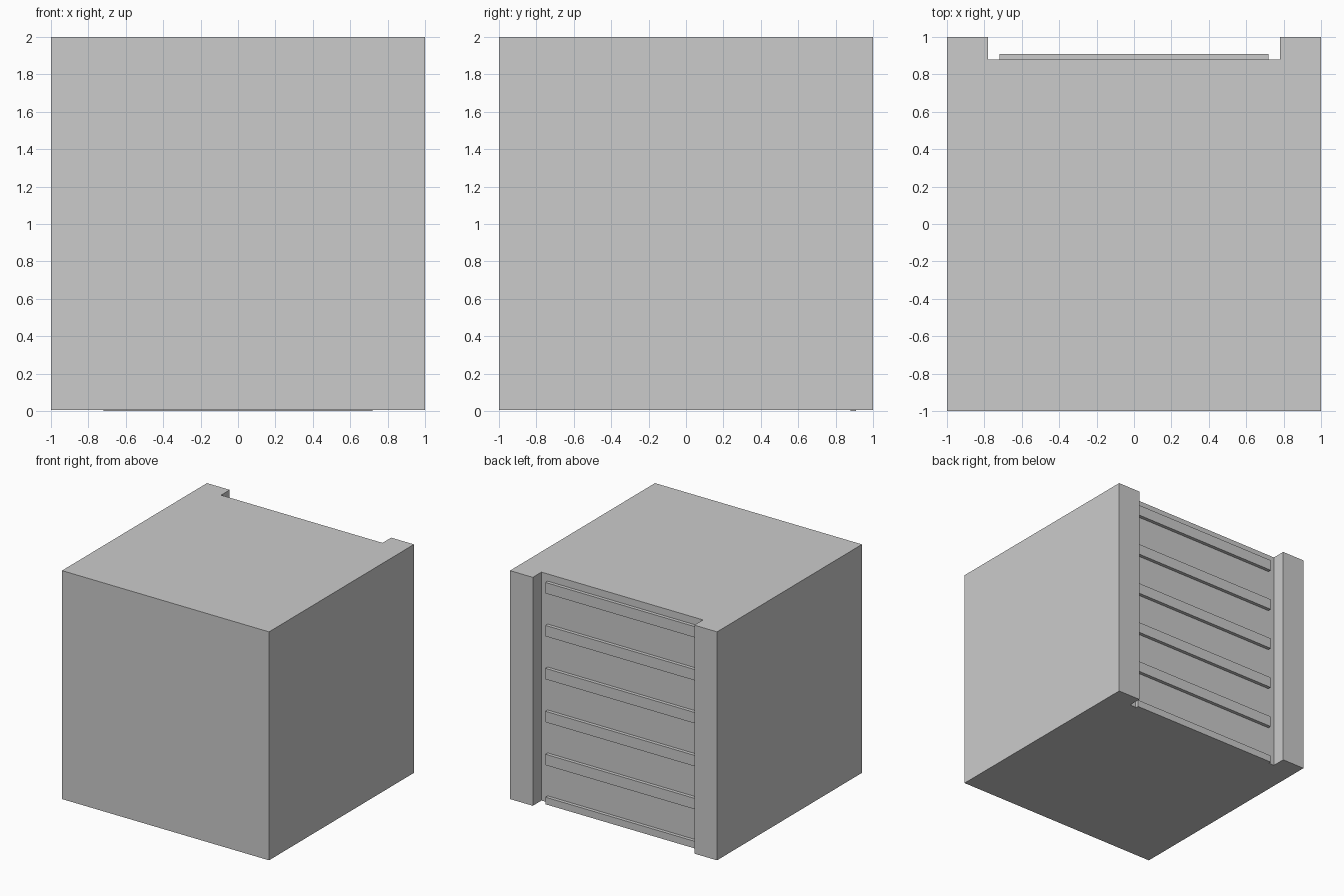
import bpy, bmesh

if "Cube" in bpy.data.objects:
    bpy.data.objects.remove(bpy.data.objects["Cube"])

BASE_Z, TOP_Z = 0.005, 2.0


def make_object(name, bm):
    bmesh.ops.recalc_face_normals(bm, faces=bm.faces[:])
    mesh = bpy.data.meshes.new(name)
    bm.to_mesh(mesh)
    bm.free()
    obj = bpy.data.objects.new(name, mesh)
    bpy.context.collection.objects.link(obj)
    return obj


def extruded_plan(name, outline, z0, z1):
    bm = bmesh.new()
    face = bm.faces.new([bm.verts.new((x, y, z0)) for x, y in outline])
    top = bmesh.ops.extrude_face_region(bm, geom=[face])["geom"]
    verts = [v for v in top if isinstance(v, bmesh.types.BMVert)]
    bmesh.ops.translate(bm, verts=verts, vec=(0, 0, z1 - z0))
    # the extrude keeps the starting face only when it is still needed
    if not face.is_valid:
        bmesh.ops.holes_fill(bm, edges=bm.edges[:])
    return make_object(name, bm)


# Block with a full-height recess in its back
half = [(1, -1), (1, 1), (0.78, 1), (0.78, 0.88)]
outline = half + [(-x, y) for x, y in reversed(half)]
extruded_plan("block_body", outline, BASE_Z, TOP_Z)

# Horizontal slats in the recess; the lowest one is cut off at the floor
for i in range(6):
    top = 1.937 - i * 0.375
    bottom = max(top - 0.095, 0.0)
    slat = [(-0.72, 0.88), (0.72, 0.88), (0.72, 0.91), (-0.72, 0.91)]
    extruded_plan(f"back_slat_{i + 1}", slat, bottom, top)
